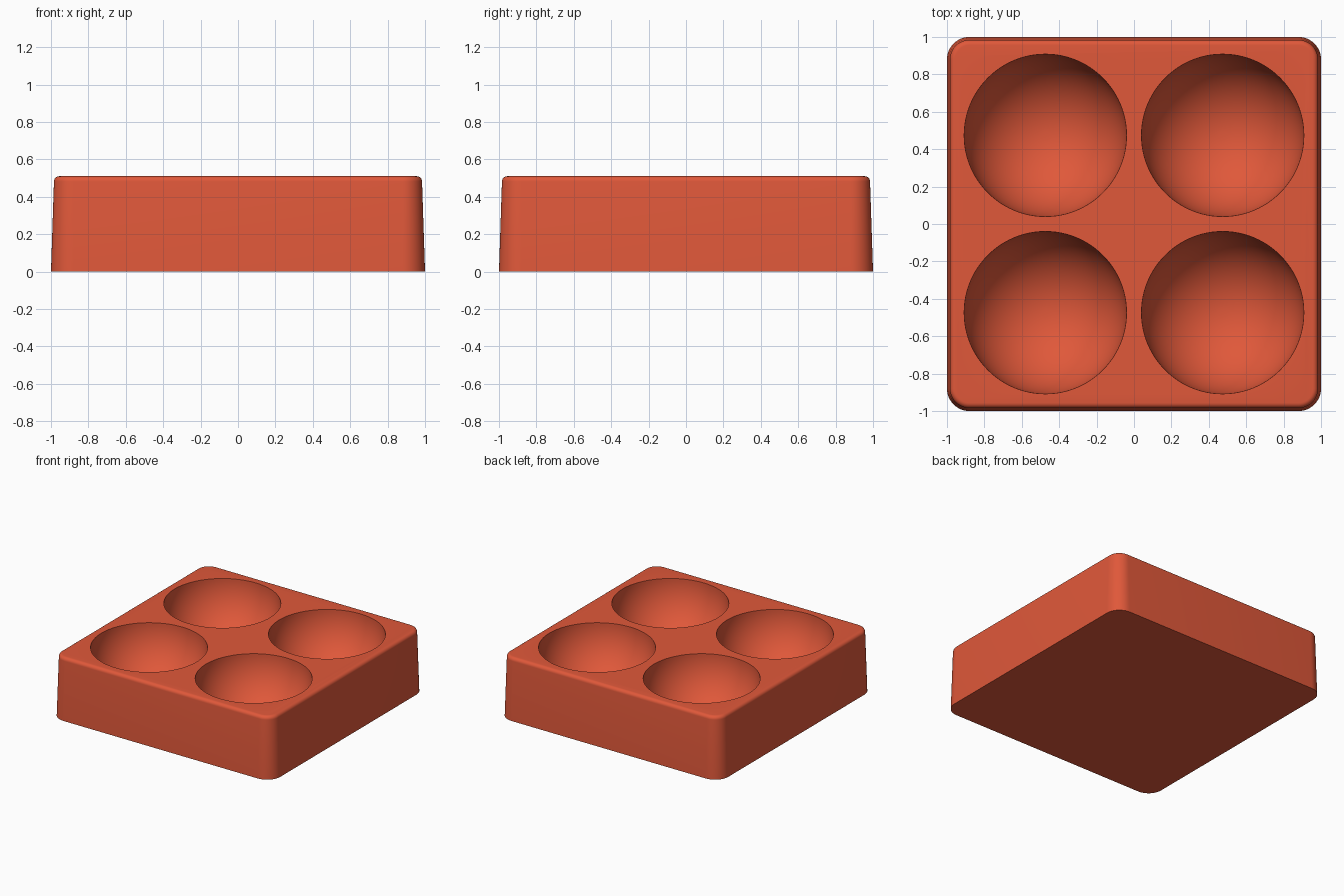
import bpy, bmesh
from math import sin, cos, pi

if "Cube" in bpy.data.objects:
    bpy.data.objects.remove(bpy.data.objects["Cube"])

HEIGHT, POCKET_R, POCKET_AT = 0.51, 0.434, 0.474
CORNER_R, ROUND_R, DRAFT = 0.12, 0.028, 0.016

terracotta = bpy.data.materials.new("terracotta red")
terracotta.use_nodes = True
colour = (0.745, 0.098, 0.042, 1)
terracotta.diffuse_color = colour
terracotta.node_tree.nodes["Principled BSDF"].inputs["Base Color"].default_value = colour


def loft(name, rings):
    """Closed solid skinned through matching rings of points."""
    bm = bmesh.new()
    loops = [[bm.verts.new(p) for p in ring] for ring in rings]
    for low, high in zip(loops, loops[1:]):
        for i in range(len(low)):
            j = (i + 1) % len(low)
            bm.faces.new((low[i], low[j], high[j], high[i]))
    bm.faces.new(loops[0][::-1])
    bm.faces.new(loops[-1])
    mesh = bpy.data.meshes.new(name)
    bm.to_mesh(mesh)
    bm.free()
    mesh.materials.append(terracotta)
    obj = bpy.data.objects.new(name, mesh)
    bpy.context.collection.objects.link(obj)
    return obj


def rounded_square(inset, z, steps=12):
    r, c = CORNER_R - inset, 1 - CORNER_R
    points = []
    for quarter, (sx, sy) in enumerate(((1, 1), (-1, 1), (-1, -1), (1, -1))):
        for k in range(steps + 1):
            a = (quarter + k / steps) * pi / 2
            points.append((sx * c + r * cos(a), sy * c + r * sin(a), z))
    return points


def circle(x, y, r, z, sides=96):
    return [(x + r * cos(2 * pi * k / sides), y + r * sin(2 * pi * k / sides), z)
            for k in range(sides)]


# Tapered block with rounded corners and a rounded top edge
rings = [rounded_square(0, 0)]
for k in range(7):
    a = k / 6 * pi / 2
    rings.append(rounded_square(DRAFT + ROUND_R * (1 - cos(a)),
                                HEIGHT - ROUND_R * (1 - sin(a))))
tray = loft("tray", rings)

# Four hemispherical pockets cut from the top
for sx in (-1, 1):
    for sy in (-1, 1):
        x, y = sx * POCKET_AT, sy * POCKET_AT
        arc = [k / 32 * pi / 2 for k in range(1, 33)]
        bowl = [circle(x, y, POCKET_R * sin(a), HEIGHT - POCKET_R * cos(a)) for a in arc]
        bowl.append(circle(x, y, POCKET_R, HEIGHT + 0.1))
        cutter = loft("pocket_cutter", bowl)
        cutter.hide_render = True
        cut = tray.modifiers.new("pocket", "BOOLEAN")
        cut.operation, cut.solver, cut.object = "DIFFERENCE", "EXACT", cutter
        bpy.context.view_layer.objects.active = tray
        bpy.ops.object.modifier_apply(modifier=cut.name)
        bpy.data.objects.remove(cutter)

# Smooth curves, crisp pocket rims and base
bpy.ops.object.select_all(action="DESELECT")
tray.select_set(True)
bpy.context.view_layer.objects.active = tray
bpy.ops.object.shade_smooth_by_angle(angle=pi / 6)
